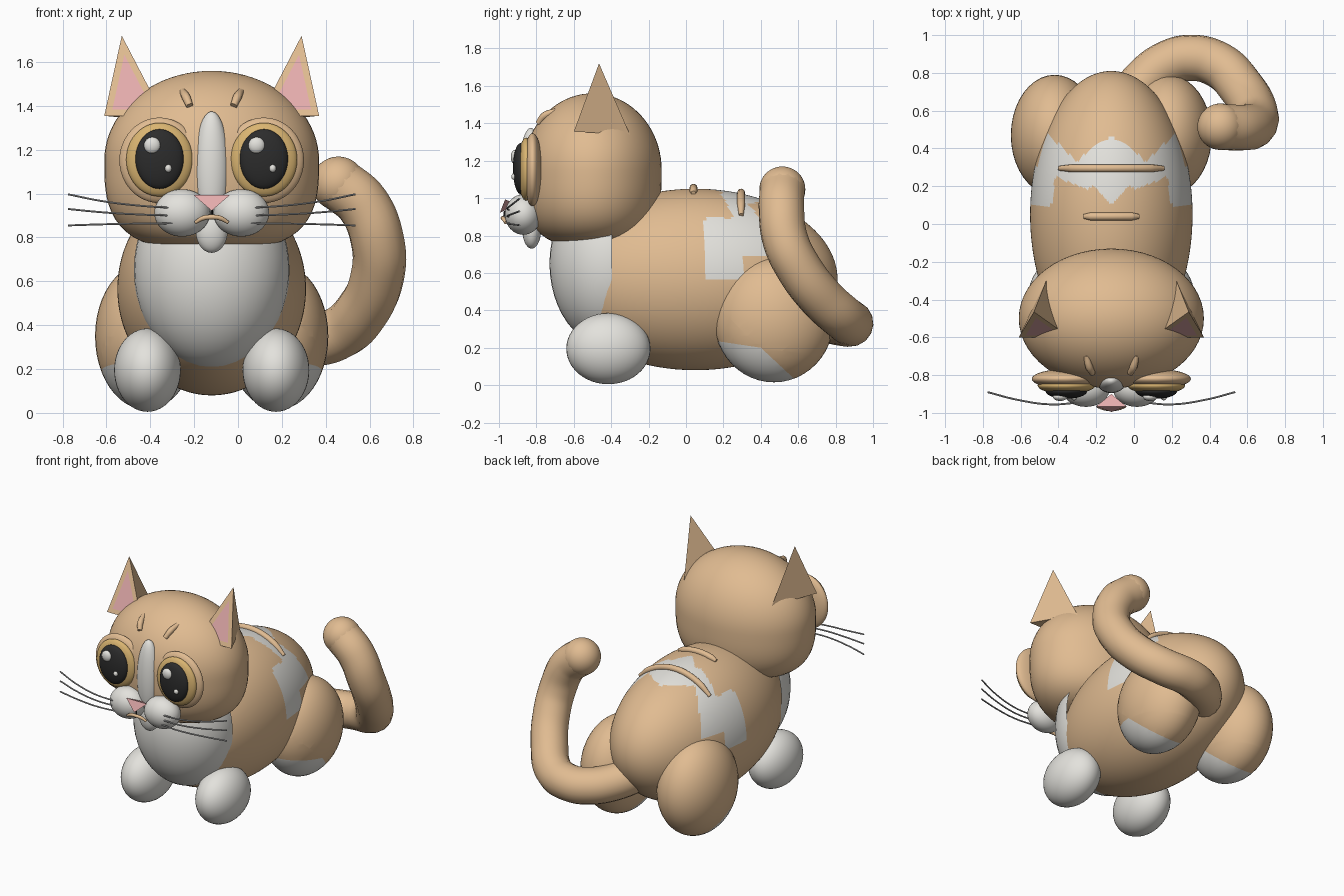
import bpy
import bmesh
import math
from mathutils import Vector

cube = bpy.data.objects.get("Cube")
if cube:
    bpy.data.objects.remove(cube, do_unlink=True)

CX = -0.12  # mid-plane of the body; the tail swings out to one side


def material(name, rgb):
    m = bpy.data.materials.new(name)
    m.use_nodes = True
    m.diffuse_color = (*rgb, 1)
    m.node_tree.nodes["Principled BSDF"].inputs["Base Color"].default_value = (*rgb, 1)
    return m


TAN = material("tan fur", (0.75, 0.50, 0.285))
WHITE = material("white fur", (0.77, 0.76, 0.72))
PINK = material("pink skin", (0.79, 0.42, 0.42))
GOLD = material("gold iris", (0.70, 0.46, 0.165))
BLACK = material("black pupil", (0.025, 0.025, 0.025))
GREY = material("grey whisker", (0.42, 0.42, 0.42))


def add_object(name, bm, mats, smooth=True):
    mesh = bpy.data.meshes.new(name)
    bmesh.ops.recalc_face_normals(bm, faces=bm.faces)
    for f in bm.faces:
        f.smooth = smooth
    bm.to_mesh(mesh)
    bm.free()
    for m in mats:
        mesh.materials.append(m)
    ob = bpy.data.objects.new(name, mesh)
    bpy.context.collection.objects.link(ob)
    return ob


def ball_mesh(center, radii, seg=40, rings=24):
    bm = bmesh.new()
    bmesh.ops.create_uvsphere(bm, u_segments=seg, v_segments=rings, radius=1)
    bmesh.ops.scale(bm, vec=radii, verts=bm.verts)
    bmesh.ops.translate(bm, vec=center, verts=bm.verts)
    return bm


def ball(name, center, radii, mat, seg=40, rings=24):
    return add_object(name, ball_mesh(center, radii, seg, rings), [mat])


def tube(name, points, radius, mat, tips=1.0, sides=4):
    """Round tube through the points; tips scales the radius at both ends."""
    cu = bpy.data.curves.new(name, "CURVE")
    cu.dimensions = "3D"
    cu.bevel_depth = radius
    cu.bevel_resolution = sides
    cu.resolution_u = 8
    cu.use_fill_caps = True
    sp = cu.splines.new("BEZIER")
    sp.bezier_points.add(len(points) - 1)
    for i, p in enumerate(points):
        bp = sp.bezier_points[i]
        bp.co = p
        bp.handle_left_type = bp.handle_right_type = "AUTO"
        bp.radius = tips if i in (0, len(points) - 1) else 1.0
    cu.materials.append(mat)
    ob = bpy.data.objects.new(name, cu)
    bpy.context.collection.objects.link(ob)
    bpy.ops.object.select_all(action="DESELECT")
    ob.select_set(True)
    bpy.context.view_layer.objects.active = ob
    bpy.ops.object.convert(target="MESH")
    bpy.ops.object.shade_smooth_by_angle(angle=math.radians(50))
    return ob


def lerp_profile(x, pts):
    for (x0, y0), (x1, y1) in zip(pts, pts[1:]):
        if x <= x1:
            return y0 + (y1 - y0) * (x - x0) / (x1 - x0)
    return pts[-1][1]


# Body with a jagged white saddle patch
BODY_C, BODY_R = Vector((CX, 0.05, 0.565)), Vector((0.43, 0.76, 0.485))
REAR = [(0, 0.46), (0.08, 0.43), (0.18, 0.33), (0.37, 0.51), (0.39, 0.4), (0.5, 0.4)]
FRONT = [(0, 0.1), (0.1, 0.21), (0.12, 0.18), (0.3, 0.25), (0.31, 0.1), (0.5, 0.1)]
bm = ball_mesh(BODY_C, BODY_R, 180, 120)
for f in bm.faces:
    c = f.calc_center_median()
    ax = abs(c.x - CX)
    low = 0.57 if c.y < 0.31 else 0.69
    if c.z > low and lerp_profile(ax, FRONT) < c.y < lerp_profile(ax, REAR):
        f.material_index = 1
add_object("body", bm, [TAN, WHITE])

# Chest: front half of an ellipsoid, ending flush with the body sides
bm = ball_mesh((CX, -0.4, 0.65), (0.355, 0.33, 0.45))
bmesh.ops.bisect_plane(bm, geom=bm.verts[:] + bm.edges[:] + bm.faces[:],
                       plane_co=(0, -0.395, 0), plane_no=(0, 1, 0), clear_outer=True)
add_object("chest", bm, [WHITE])

# Raised stripes that follow the curve of the back
for name, y, half in (("back_stripe_front", 0.04, 0.145), ("back_stripe_rear", 0.295, 0.275)):
    pts = []
    for i in range(9):
        dx = half * (i / 4 - 1)
        k = 1 - (dx / BODY_R.x) ** 2 - ((y - BODY_C.y) / BODY_R.y) ** 2
        pts.append((CX + dx, y, BODY_C.z + BODY_R.z * math.sqrt(k) + 0.005))
    tube(name, pts, 0.021, TAN, tips=0.6)

# Head: round on top, with full cheeks and a flatter underside
bm = ball_mesh((0, 0, 0), (1, 1, 1), 56, 40)
for v in bm.verts:
    r = math.hypot(v.co.x, v.co.y)
    if v.co.z < 0 and r > 1e-4:
        full = (r ** 3 - v.co.z ** 3) ** (1 / 3)
        v.co /= full
bmesh.ops.scale(bm, vec=(0.49, 0.37, 0.41), verts=bm.verts)
bmesh.ops.translate(bm, vec=(CX, -0.5, 1.15), verts=bm.verts)
add_object("head", bm, [TAN])
ball("blaze", (CX, -0.83, 1.11), (0.08, 0.065, 0.265), WHITE)
ball("chin", (CX, -0.825, 0.83), (0.073, 0.05, 0.1), WHITE)

for side, s in (("left", 1), ("right", -1)):
    def at(dx, y, z):
        return (CX + s * dx, y, z)

    # Legs: front paw, and thigh cut along two planes for the white toes
    ball(side + "_front_paw", at(0.293, -0.415, 0.195), (0.152, 0.225, 0.19), WHITE)
    bm = ball_mesh(at(0.3, 0.47, 0.35), (0.232, 0.32, 0.335))
    toe_planes = [(Vector((0, 0.4, 0.2)), Vector((0, 0.15, 1))),
                  (Vector((0, 0.4, 0.2)), Vector((0, 0.93, 1)))]
    for co, no in toe_planes:
        bmesh.ops.bisect_plane(bm, geom=bm.verts[:] + bm.edges[:] + bm.faces[:],
                               plane_co=co, plane_no=no)
    for f in bm.faces:
        c = f.calc_center_median()
        f.material_index = int(all((c - co).dot(no) < 0 for co, no in toe_planes))
    add_object(side + "_thigh", bm, [TAN, WHITE])

    # Eyes: lid, iris, pupil and two highlights
    ex = CX + s * 0.238
    ball(side + "_eyelid", (ex, -0.82, 1.152), (0.183, 0.052, 0.195), TAN)
    ball(side + "_iris", (ex, -0.855, 1.155), (0.152, 0.045, 0.168), GOLD)
    ball(side + "_pupil", (ex, -0.885, 1.158), (0.11, 0.04, 0.136), BLACK)
    ball(side + "_highlight_big", (ex - 0.033, -0.915, 1.22), (0.038, 0.022, 0.038), WHITE, 20, 12)
    ball(side + "_highlight_small", (ex + 0.04, -0.918, 1.115), (0.016, 0.016, 0.018), WHITE, 16, 10)

    # Ear: three-sided pyramid with an inset pink front
    bm = bmesh.new()
    tip, outer, inner, back = [bm.verts.new(at(*p)) for p in (
        (0.41, -0.465, 1.72), (0.49, -0.6, 1.355), (0.22, -0.6, 1.355), (0.345, -0.3, 1.34))]
    front = bm.faces.new((tip, outer, inner))
    for tri in ((tip, back, outer), (tip, inner, back), (outer, back, inner)):
        bm.faces.new(tri)
    bmesh.ops.recalc_face_normals(bm, faces=bm.faces)
    bmesh.ops.inset_region(bm, faces=[front], thickness=0.03, use_even_offset=True)
    front.material_index = 1
    add_object(side + "_ear", bm, [TAN, PINK], smooth=False)

    # Muzzle, brow and whiskers
    ball(side + "_muzzle", at(0.135, -0.87, 0.912), (0.127, 0.098, 0.108), WHITE)
    tube(side + "_brow", [at(0.132, -0.695, 1.465), at(0.117, -0.757, 1.44),
                          at(0.1, -0.79, 1.4)], 0.02, TAN, tips=0.8)
    for i, (z0, z1) in enumerate(((0.935, 0.997), (0.9, 0.93), (0.865, 0.855))):
        tube(f"{side}_whisker_{i + 1}", [
            at(0.17, -0.945, z0), at(0.32, -0.955, z0 + 0.15 * (z1 - z0)),
            at(0.5, -0.93, z0 + 0.5 * (z1 - z0)), at(0.655, -0.89, z1)], 0.005, GREY, sides=1)

# Nose wedge with a flat front, lip line and mouth
bm = bmesh.new()
nose = [bm.verts.new((CX + dx, y, z)) for dx, y, z in (
    (-0.082, -0.967, 0.993), (0.082, -0.967, 0.993), (0, -0.995, 0.922), (0, -0.9, 0.965))]
for tri in ((0, 1, 2), (0, 1, 3), (0, 2, 3), (1, 2, 3)):
    bm.faces.new([nose[i] for i in tri])
add_object("nose", bm, [PINK], smooth=False)
tube("lip_line", [(CX, -0.97, 0.93), (CX, -0.975, 0.89)], 0.005, BLACK, sides=1)
tube("mouth", [(CX - 0.075, -0.965, 0.868), (CX - 0.04, -0.975, 0.888), (CX, -0.98, 0.893),
               (CX + 0.04, -0.975, 0.888), (CX + 0.075, -0.965, 0.868)], 0.011, TAN, tips=0.7)

# Tail curling up to a rounded tip
tube("tail", [(-0.1, 0.55, 0.42), (0.05, 0.75, 0.35), (0.17, 0.845, 0.33), (0.3, 0.88, 0.33),
              (0.45, 0.84, 0.36), (0.57, 0.72, 0.47), (0.637, 0.6, 0.63), (0.637, 0.53, 0.78),
              (0.57, 0.51, 0.95), (0.46, 0.515, 1.045)], 0.122, TAN, sides=6)
ball("tail_tip", (0.458, 0.515, 1.046), (0.123, 0.123, 0.123), TAN)
